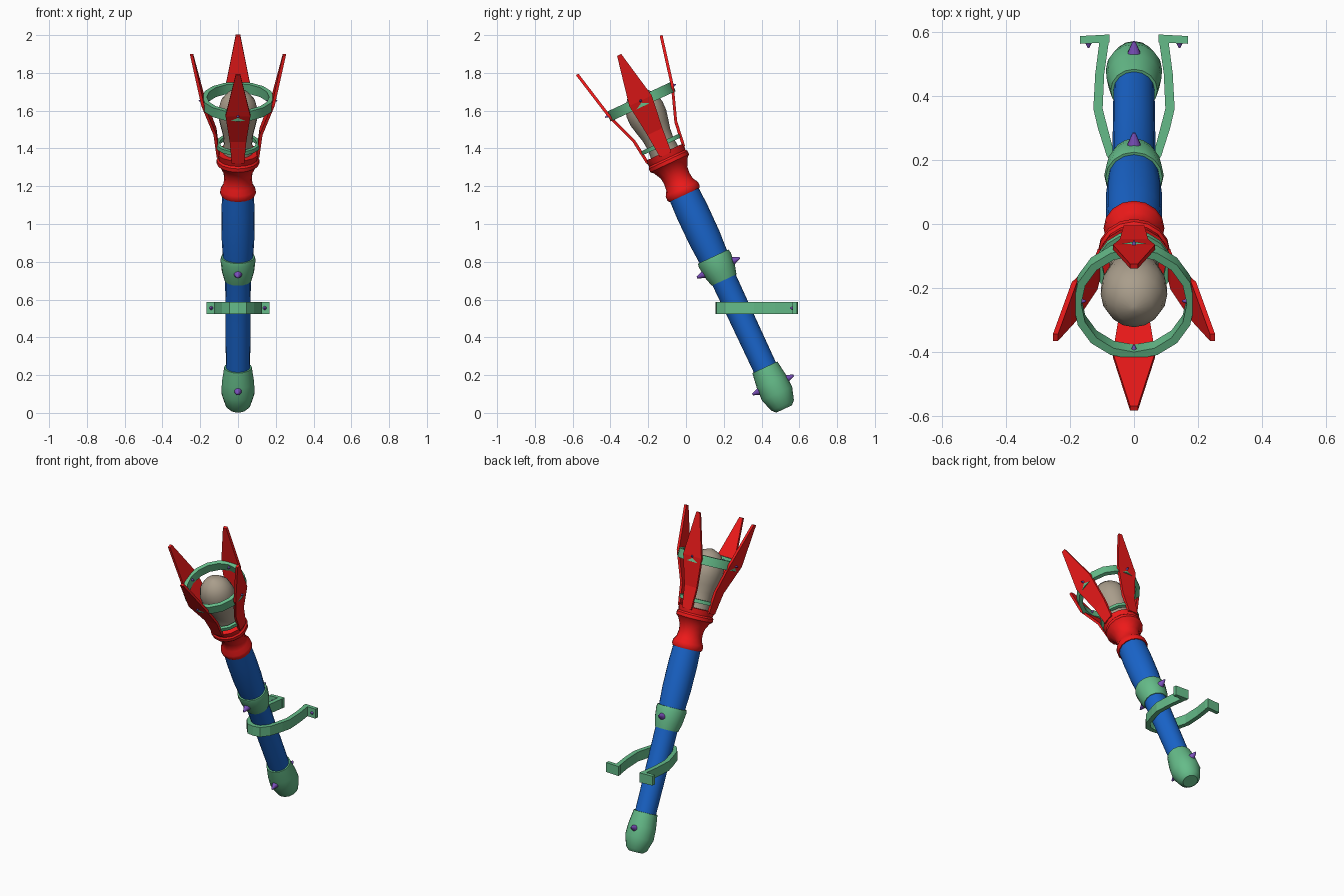
import bpy, bmesh
from math import radians, pi, sin, cos
from mathutils import Matrix, Vector

if "Cube" in bpy.data.objects:
    bpy.data.objects.remove(bpy.data.objects["Cube"])

# Tilted frame shared by every part on the torch axis
TILT = Matrix.Translation((0, 0.52, 0.021)) @ Matrix.Rotation(radians(25), 4, 'X')


def material(name, rgb):
    m = bpy.data.materials.new(name)
    m.diffuse_color = (*rgb, 1)
    m.use_nodes = True
    m.node_tree.nodes["Principled BSDF"].inputs["Base Color"].default_value = m.diffuse_color
    return m


RED = material("red", (0.85, 0.01, 0.01))
BLUE = material("blue", (0.01, 0.13, 0.60))
GREEN = material("green", (0.13, 0.50, 0.25))
PURPLE = material("purple", (0.20, 0.08, 0.50))
BEIGE = material("beige", (0.40, 0.34, 0.26))


def finish(name, bm, mat, matrix=Matrix(), smooth=True):
    bmesh.ops.recalc_face_normals(bm, faces=bm.faces)
    me = bpy.data.meshes.new(name)
    bm.to_mesh(me)
    bm.free()
    me.materials.append(mat)
    ob = bpy.data.objects.new(name, me)
    bpy.context.collection.objects.link(ob)
    ob.matrix_world = matrix
    if smooth:
        bpy.ops.object.select_all(action='DESELECT')
        ob.select_set(True)
        bpy.context.view_layer.objects.active = ob
        bpy.ops.object.shade_smooth_by_angle(angle=radians(35))
    return ob


def lathe(name, profile, mat, closed=False, sides=16):
    """Revolve (height, radius) points about the torch axis."""
    bm = bmesh.new()
    rings = [[bm.verts.new((r * cos(2 * pi * i / sides), r * sin(2 * pi * i / sides), h))
              for i in range(sides)] for h, r in profile]
    pairs = list(zip(rings, rings[1:]))
    if closed:
        pairs.append((rings[-1], rings[0]))
    else:
        bm.faces.new(rings[0])
        bm.faces.new(rings[-1])
    for a, b in pairs:
        for i in range(sides):
            j = (i + 1) % sides
            bm.faces.new((a[i], a[j], b[j], b[i]))
    return finish(name, bm, mat, TILT)


def ring(name, h, inner, outer, height, mat):
    lo, hi = h - height / 2, h + height / 2
    return lathe(name, [(lo, inner), (lo, outer), (hi, outer), (hi, inner)], mat, True)


def strip(name, sections, mat, matrix=Matrix()):
    """Bridge a series of four-point sections into a capped bar."""
    bm = bmesh.new()
    loops = [[bm.verts.new(p) for p in s] for s in sections]
    for a, b in zip(loops, loops[1:]):
        for i in range(4):
            j = (i + 1) % 4
            bm.faces.new((a[i], a[j], b[j], b[i]))
    bm.faces.new(loops[0])
    bm.faces.new(loops[-1])
    return finish(name, bm, mat, matrix, smooth=False)


def stud(name, base, direction, radius, length, matrix=Matrix()):
    """Small pointed stud."""
    bm = bmesh.new()
    d = Vector(direction)
    m = Matrix.Translation(Vector(base) + d * length / 2) @ d.to_track_quat('Z', 'Y').to_matrix().to_4x4()
    bmesh.ops.create_cone(bm, cap_ends=True, segments=10, radius1=radius,
                          radius2=radius * 0.2, depth=length, matrix=m)
    return finish(name, bm, PURPLE, matrix)


# Handle, end cap, collar and socket
lathe("handle", [(0.2, 0.064), (0.5, 0.066), (0.75, 0.068), (0.85, 0.078),
                 (1.0, 0.087), (1.15, 0.088), (1.28, 0.083)], BLUE)
lathe("end_cap", [(0, 0.045), (0.02, 0.066), (0.09, 0.088), (0.16, 0.085),
                  (0.243, 0.073)], GREEN)
lathe("collar", [(0.753, 0.072), (0.80, 0.085), (0.87, 0.093), (0.89, 0.089)], GREEN)
lathe("socket", [(1.25, 0.089), (1.262, 0.095), (1.285, 0.093), (1.31, 0.078),
                 (1.345, 0.073), (1.38, 0.077), (1.42, 0.097), (1.435, 0.113),
                 (1.455, 0.113), (1.465, 0.105), (1.50, 0.113)], RED)

# Flame bulb and the two rings around it
lathe("bulb", [(1.49, 0.08), (1.55, 0.075), (1.60, 0.080), (1.65, 0.092), (1.70, 0.103),
               (1.75, 0.104), (1.80, 0.090), (1.84, 0.058), (1.86, 0.010)], BEIGE)
ring("small_ring", 1.545, 0.098, 0.118, 0.022, GREEN)
ring("large_ring", 1.795, 0.165, 0.19, 0.055, GREEN)

# Four bent diamond fins: (height, radius, half width)
FIN = [(1.485, 0.105, 0.033), (1.62, 0.122, 0.044), (1.80, 0.186, 0.066), (2.068, 0.245, 0.012)]
T = 0.008
for k, side in enumerate(("right", "back", "left", "front")):
    turn = TILT @ Matrix.Rotation(k * pi / 2, 4, 'Z')
    strip("fin_" + side, [[(r - T, -w, h), (r + T, -w, h), (r + T, w, h), (r - T, w, h)]
                          for h, r, w in FIN], RED, turn)
    stud("fin_stud_outer_" + side, (0.18, 0, 1.80), (1, 0, 0), 0.012, 0.028, turn)
    stud("fin_stud_inner_" + side, (0.175, 0, 1.80), (-1, 0, 0), 0.012, 0.025, turn)

# Studs on the front and back of the cap and collar
for part, h, r in (("cap", 0.14, 0.075), ("collar", 0.825, 0.08)):
    for side, s in (("front", -1), ("back", 1)):
        stud(f"{part}_stud_{side}", (0, s * r, h), (0, s, 0), 0.023, 0.045, TILT)

# Wall bracket: U-shaped band with two outward flanges, (outer x, y, inner x, y)
HALF = [(0.045, 0.162, 0.033, 0.192), (0.085, 0.212, 0.064, 0.230), (0.113, 0.30, 0.085, 0.31),
        (0.127, 0.36, 0.098, 0.36), (0.121, 0.47, 0.093, 0.47), (0.106, 0.585, 0.076, 0.588)]
path = [(-a, b, -c, d) for a, b, c, d in reversed(HALF)] + [(0, 0.155, 0, 0.185)] + HALF
LO, HI = 0.524, 0.586
strip("bracket", [[(a, b, LO), (a, b, HI), (c, d, HI), (c, d, LO)] for a, b, c, d in path], GREEN)
for side, s in (("left", -1), ("right", 1)):
    strip("flange_" + side, [[(s * x, y0, LO), (s * x, y0, HI), (s * x, y1, HI), (s * x, y1, LO)]
                             for x, y0, y1 in ((0.076, 0.567, 0.592), (0.168, 0.563, 0.587))], GREEN)
    stud("flange_stud_" + side, (s * 0.142, 0.57, 0.555), (0, -1, 0), 0.013, 0.02)
